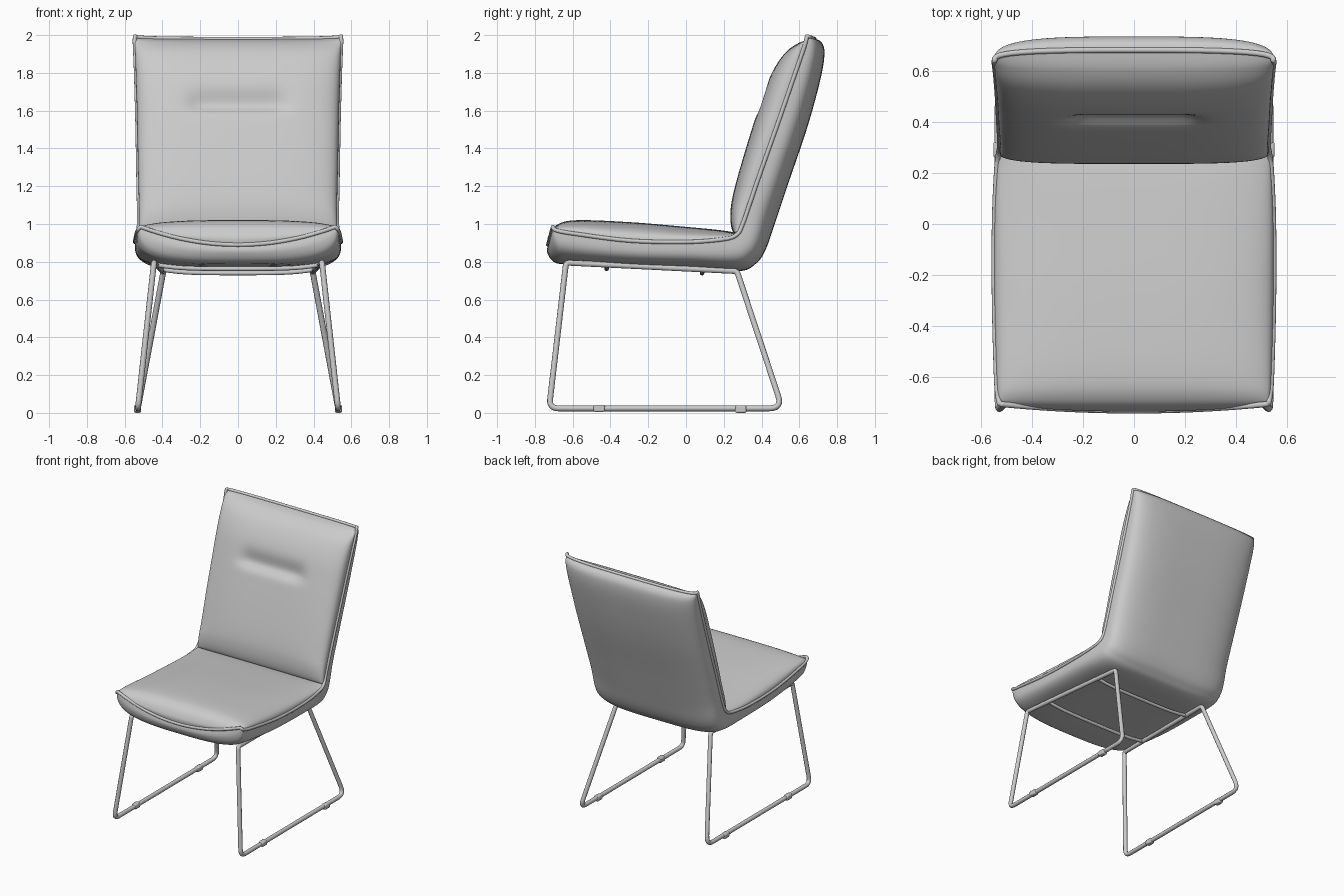
import bpy, math
from mathutils import Vector

if "Cube" in bpy.data.objects:
    bpy.data.objects.remove(bpy.data.objects["Cube"])

grey = bpy.data.materials.new("warm grey")
grey.diffuse_color = (0.6, 0.6, 0.6, 1)
grey.use_nodes = True
grey.node_tree.nodes["Principled BSDF"].inputs["Base Color"].default_value = grey.diffuse_color


def finish(ob, angle=60):
    ob.data.materials.append(grey)
    bpy.ops.object.select_all(action='DESELECT')
    ob.select_set(True)
    bpy.context.view_layer.objects.active = ob
    if ob.type == 'MESH':
        bpy.ops.object.shade_smooth_by_angle(angle=math.radians(angle))
    return ob


def smooth(rows, sub):
    """Catmull-Rom resampling of rows of numbers."""
    out = []
    for i in range(len(rows) - 1):
        p0, p1, p2, p3 = (rows[max(0, min(len(rows) - 1, i + k))] for k in (-1, 0, 1, 2))
        for s in range(sub):
            t = s / sub
            out.append([0.5 * (2 * b + (c - a) * t + (2 * a - 5 * b + 4 * c - d) * t * t
                               + (3 * b - a - 3 * c + d) * t ** 3)
                        for a, b, c, d in zip(p0, p1, p2, p3)])
    return out + [list(rows[-1])]


def section(st, seg=64):
    """Superellipse arch from the right seam over the centre to the left seam."""
    w, sy, sz, cy, cz, n, q = st
    pts = []
    for j in range(seg + 1):
        a = math.pi * j / seg
        c, s = math.cos(a), max(0, math.sin(a))
        r = (abs(c) ** n + s ** n) ** (-1 / n)
        h = (s * r) ** q
        pts.append(Vector((w * c * r, sy + (cy - sy) * h, sz + (cz - sz) * h)))
    return pts


def loft(name, stations, flip=False, warp=None, sub=6):
    rows = [section(s) for s in smooth(stations, sub)]
    m = len(rows[0])
    verts = [warp(p) if warp else p for r in rows for p in r]
    faces = []
    for i in range(len(rows) - 1):
        for j in range(m - 1):
            f = (i * m + j, i * m + j + 1, (i + 1) * m + j + 1, (i + 1) * m + j)
            faces.append(f[::-1] if flip else f)
    me = bpy.data.meshes.new(name)
    me.from_pydata(verts, [], faces)
    ob = bpy.data.objects.new(name, me)
    bpy.context.collection.objects.link(ob)
    return finish(ob)


def tube(name, pts, r, cyclic=False):
    cu = bpy.data.curves.new(name, 'CURVE')
    cu.dimensions = '3D'
    cu.bevel_depth, cu.bevel_resolution, cu.use_fill_caps = r, 3, True
    sp = cu.splines.new('POLY')
    sp.points.add(len(pts) - 1)
    for p, co in zip(sp.points, pts):
        p.co = (*co, 1)
    sp.use_cyclic_u = cyclic
    ob = bpy.data.objects.new(name, cu)
    bpy.context.collection.objects.link(ob)
    bpy.ops.object.select_all(action='DESELECT')
    ob.select_set(True)
    bpy.context.view_layer.objects.active = ob
    bpy.ops.object.convert(target='MESH')
    return finish(bpy.context.object)


def fillet(pts, rad, seg=6):
    """Round every corner of a closed path."""
    out = []
    for i, p in enumerate(pts):
        a = p + (pts[i - 1] - p).normalized() * rad[i]
        b = p + (pts[(i + 1) % len(pts)] - p).normalized() * rad[i]
        for k in range(seg + 1):
            t = k / seg
            out.append(a * (1 - t) ** 2 + p * 2 * t * (1 - t) + b * t * t)
    return out


# Stations: half width, seam y/z, centre y/z, squareness, sag power
front = (0.515, -0.705, 0.985, -0.73, 0.89, 2, 2)
top = (0.545, 0.64, 1.995, 0.68, 1.98, 3, 1)
shell = [
    front,
    (0.525, -0.70, 0.975, -0.735, 0.85, 2.5, 1.4),
    (0.53, -0.68, 0.965, -0.70, 0.80, 3, 1),
    (0.537, -0.60, 0.95, -0.62, 0.785, 3.5, 1),
    (0.545, -0.30, 0.912, -0.30, 0.772, 4, 1),
    (0.545, 0.0, 0.905, 0.02, 0.762, 4, 1),
    (0.537, 0.20, 0.92, 0.28, 0.75, 4, 1),
    (0.53, 0.27, 0.945, 0.37, 0.79, 4, 1),
    (0.525, 0.30, 1.0, 0.42, 0.86, 4, 1),
    (0.525, 0.335, 1.10, 0.47, 1.0, 3.5, 1),
    (0.528, 0.386, 1.25, 0.54, 1.21, 3.5, 1),
    (0.533, 0.485, 1.53, 0.645, 1.52, 3.5, 1),
    (0.54, 0.575, 1.79, 0.715, 1.78, 3.5, 1),
    (0.545, 0.62, 1.92, 0.733, 1.91, 3.5, 1),
    (0.547, 0.635, 1.97, 0.715, 1.965, 3.5, 1),
    top]
loft("upholstered_shell", shell)

seat = [
    front,
    (0.525, -0.70, 0.975, -0.73, 0.935, 2.2, 1.5),
    (0.53, -0.68, 0.965, -0.685, 0.995, 3, 1),
    (0.537, -0.60, 0.95, -0.58, 1.02, 3, 1),
    (0.545, -0.30, 0.912, -0.30, 1.01, 3, 1),
    (0.545, 0.0, 0.905, 0.0, 0.985, 3, 1),
    (0.537, 0.20, 0.92, 0.20, 0.965, 3, 1),
    (0.53, 0.275, 0.95, 0.30, 0.945, 3, 1)]
loft("seat_cushion", seat, flip=True)


def tuft(p):
    """Press a soft horizontal crease into the backrest."""
    fade = 1 / (1 + math.exp((abs(p.x) - 0.25) / 0.02))
    dz = (p.z - 1.635) / (0.035 if p.z < 1.635 else 0.07)
    return p + Vector((0, 0.94, -0.34)) * 0.035 * fade * math.exp(-dz * dz)


back = [
    (0.525, 0.27, 0.94, 0.28, 0.935, 4, 1),
    (0.525, 0.28, 0.955, 0.245, 0.965, 4, 1),
    (0.525, 0.305, 1.02, 0.235, 1.05, 4, 1),
    (0.525, 0.342, 1.12, 0.25, 1.16, 3.5, 1),
    (0.53, 0.417, 1.34, 0.305, 1.36, 3.5, 1),
    (0.535, 0.508, 1.60, 0.38, 1.60, 3.5, 1),
    (0.54, 0.565, 1.76, 0.445, 1.78, 3.5, 1),
    (0.544, 0.612, 1.90, 0.52, 1.90, 3.5, 1),
    (0.547, 0.632, 1.965, 0.60, 1.96, 3, 1),
    top]
loft("back_cushion", back, flip=True, warp=tuft, sub=10)

# Piping running once round the seam
rail = [Vector((s[0], s[1], s[2])) for s in smooth(shell, 5)]
mirror = [Vector((-p.x, p.y, p.z)) for p in rail]
loop = rail + section(top)[1:-1] + mirror[::-1] + section(front)[-2:0:-1]
tube("piping", loop, 0.011, cyclic=True)

# Sled frames with clip-on glides
for side, label in ((1, "right"), (-1, "left")):
    corners = [Vector((side * x, y, z)) for x, y, z in (
        (0.445, -0.635, 0.795), (0.53, -0.725, 0.024),
        (0.53, 0.51, 0.024), (0.395, 0.27, 0.75))]
    tube("sled_frame_" + label, fillet(corners, (0.02, 0.05, 0.07, 0.02)), 0.0155, cyclic=True)
    for y, z in ((-0.46, 0.024), (0.29, 0.019)):
        bpy.ops.mesh.primitive_cube_add(size=1, location=(side * 0.532, y, z))
        ob = bpy.context.object
        ob.name = "glide_" + label
        ob.scale = (0.036, 0.06, 0.038)
        bpy.ops.object.transform_apply(location=False, scale=True)
        mod = ob.modifiers.new("round", 'BEVEL')
        mod.width, mod.segments = 0.008, 2
        finish(ob, 30)

# Sagging cross bars under the seat
for y, x, z in ((-0.42, 0.425, 0.783), (0.085, 0.405, 0.76)):
    bar = [Vector((x * u, y, z - 0.02 * (1 - u ** 4))) for u in [k / 10 - 1 for k in range(21)]]
    tube("cross_bar", bar, 0.012)
